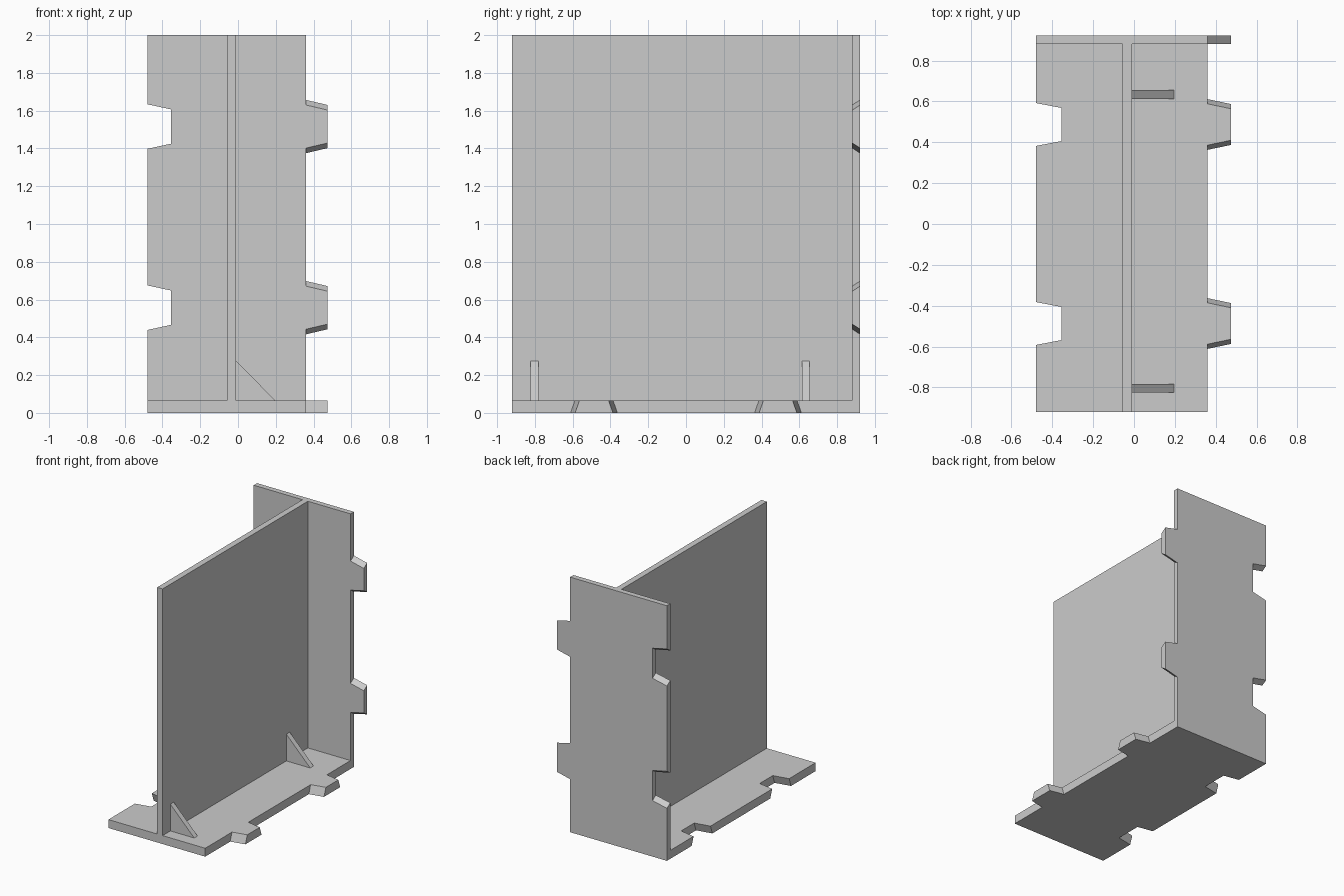
import bpy, bmesh

if "Cube" in bpy.data.objects:
    bpy.data.objects.remove(bpy.data.objects["Cube"])

grey = bpy.data.materials.new("plain grey")
grey.diffuse_color = (0.6, 0.6, 0.6, 1)
grey.use_nodes = True
grey.node_tree.nodes["Principled BSDF"].inputs["Base Color"].default_value = grey.diffuse_color

LEFT, RIGHT = -0.48, 0.36      # plate side edges
TAB, NOTCH = 0.475, -0.355     # tab tips and notch floors


def prism(name, first, second):
    """Solid between two matching outlines."""
    bm = bmesh.new()
    a = [bm.verts.new(p) for p in first]
    b = [bm.verts.new(p) for p in second]
    bm.faces.new(a)
    bm.faces.new(b)
    for i in range(len(a)):
        j = (i + 1) % len(a)
        bm.faces.new((a[i], a[j], b[j], b[i]))
    bmesh.ops.recalc_face_normals(bm, faces=bm.faces)
    mesh = bpy.data.meshes.new(name)
    bm.to_mesh(mesh)
    bm.free()
    mesh.materials.append(grey)
    ob = bpy.data.objects.new(name, mesh)
    bpy.context.collection.objects.link(ob)
    return ob


def outline(start, end, centres, root, tip):
    """Plate outline with tabs on the right edge and notches on the left."""
    gap = 0.004
    pts = [(LEFT, start), (RIGHT, start)]
    for c in sorted(centres):
        pts += [(RIGHT, c - root), (TAB, c - tip), (TAB, c + tip), (RIGHT, c + root)]
    pts += [(RIGHT, end), (LEFT, end)]
    for c in sorted(centres, reverse=True):
        r, t = root + gap, tip + gap
        pts += [(LEFT, c + r), (NOTCH, c + t), (NOTCH, c - t), (LEFT, c - r)]
    return pts


def plate(name, start, end, centres, root, tip, draft, place, thick):
    """Interlocking plate whose tabs and notches are wider on the outer face."""
    wide = outline(start, end, centres, root + draft, tip + draft)
    narrow = outline(start, end, centres, root, tip)
    return prism(name, [place(x, t, 0) for x, t in wide],
                 [place(x, t, thick) for x, t in narrow])


# Floor plate and upright back plate
plate("base_plate", -0.92, 0.88, (-0.487, 0.487), 0.101, 0.077, 0.023,
      lambda x, t, w: (x, t, w), 0.066)
plate("back_plate", 0, 2, (0.557, 1.516), 0.114, 0.087, 0.027,
      lambda x, t, w: (x, 0.922 - w, t), 0.042)

# Upright centre wall
wall = [(-0.057, -0.92), (-0.01, -0.92), (-0.01, 0.88), (-0.057, 0.88)]
prism("centre_wall", [(x, y, 0.066) for x, y in wall], [(x, y, 2) for x, y in wall])

# Triangular braces between wall and floor
brace = [(-0.01, 0.066), (0.197, 0.066), (-0.01, 0.276)]
for name, y in (("front_brace", -0.803), ("rear_brace", 0.634)):
    prism(name, [(x, y - 0.021, z) for x, z in brace],
          [(x, y + 0.021, z) for x, z in brace])
